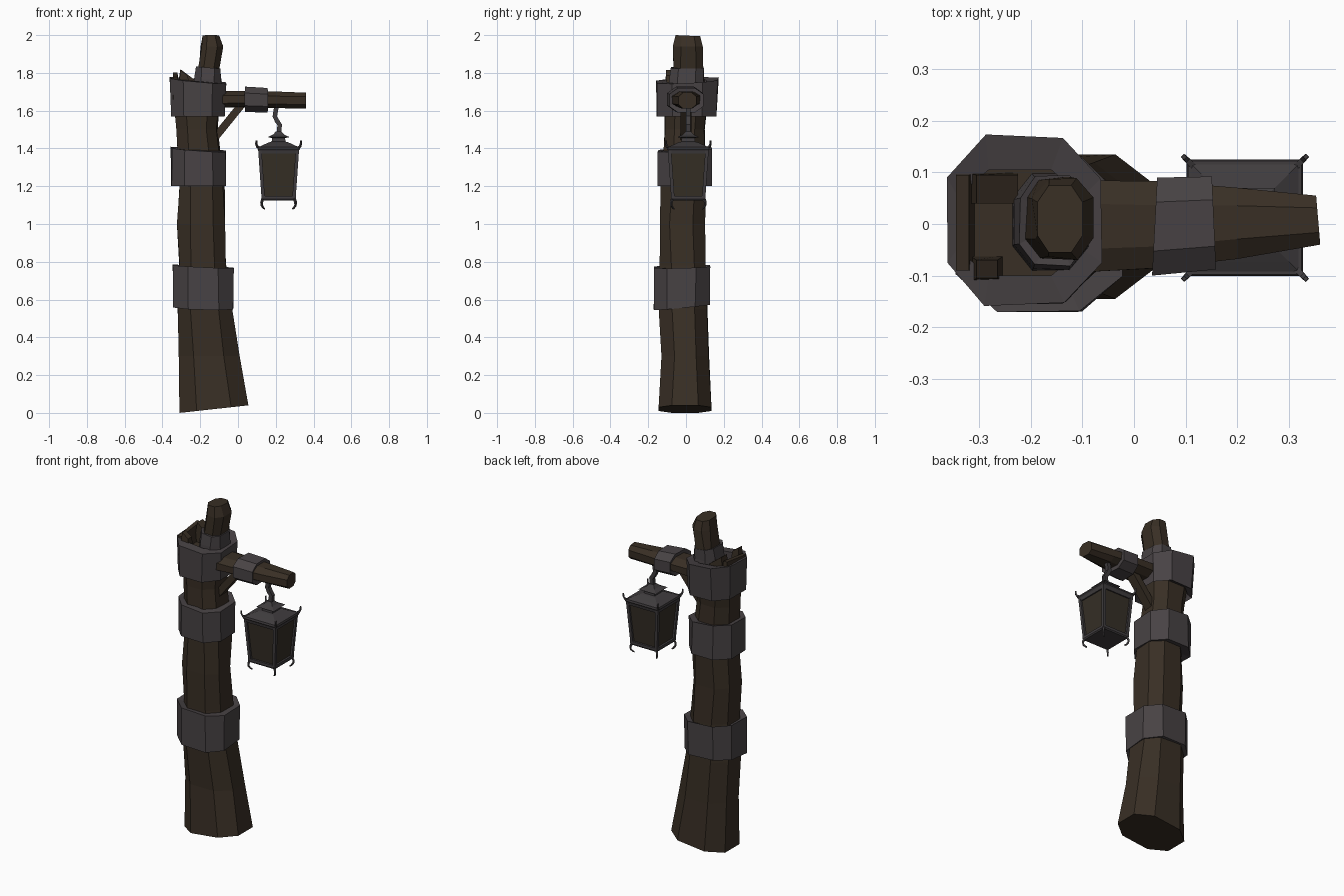
import bpy, bmesh, random
from mathutils import Vector

if "Cube" in bpy.data.objects:
    bpy.data.objects.remove(bpy.data.objects["Cube"])

random.seed(4)


def material(name, rgb):
    m = bpy.data.materials.new(name)
    m.diffuse_color = (*rgb, 1)
    m.use_nodes = True
    m.node_tree.nodes["Principled BSDF"].inputs["Base Color"].default_value = m.diffuse_color
    return m


WOOD = material("dark wood", (0.040, 0.028, 0.018))
IRON = material("grey iron", (0.064, 0.055, 0.058))
LANTERN = material("lantern iron", (0.050, 0.045, 0.048))
GLASS = material("dim brown glass", (0.036, 0.028, 0.019))

OCT = [(1, -.5), (1, .5), (.5, 1), (-.5, 1), (-1, .5), (-1, -.5), (-.5, -1), (.5, -1)]
SQUARE = [(1, -1), (1, 1), (-1, 1), (-1, -1)]


def loft(name, parts, mat, ring=False):
    """Skin each list of sections; ring=True joins last section to first."""
    bm = bmesh.new()
    for secs in parts:
        rows = [[bm.verts.new(p) for p in s] for s in secs]
        n = len(rows[0])
        pairs = list(zip(rows, rows[1:]))
        if ring:
            pairs.append((rows[-1], rows[0]))
        else:
            bm.faces.new(rows[0][::-1])
            bm.faces.new(rows[-1])
        for a, b in pairs:
            for i in range(n):
                j = (i + 1) % n
                bm.faces.new((a[i], a[j], b[j], b[i]))
    bmesh.ops.recalc_face_normals(bm, faces=bm.faces)
    me = bpy.data.meshes.new(name)
    bm.to_mesh(me)
    bm.free()
    me.materials.append(mat)
    ob = bpy.data.objects.new(name, me)
    bpy.context.collection.objects.link(ob)
    return ob


def sec(x0, x1, y0, y1, z, tx=0, ty=0, jit=0.0, prof=OCT):
    """Horizontal section in a box, tilted by tx and ty."""
    r = lambda: random.uniform(-jit, jit)
    return [Vector(((x0 + x1) / 2 + u * (x1 - x0) / 2 + r(),
                    (y0 + y1) / 2 + v * (y1 - y0) / 2 + r(),
                    z + tx * u + ty * v)) for u, v in prof]


def xsec(x, y0, y1, z0, z1, skew=0, jit=0.0):
    """Section across the x axis."""
    r = lambda: random.uniform(-jit, jit)
    return [Vector((x + skew * u, (y0 + y1) / 2 + u * (y1 - y0) / 2 + r(),
                    (z0 + z1) / 2 + v * (z1 - z0) / 2 + r())) for u, v in OCT]


def bar(pts, r, side, taper=1.0, wide=1.0):
    """Square bar along a planar path whose plane normal is side."""
    pts = [Vector(p) for p in pts]
    side = Vector(side).normalized()
    out = []
    for i, p in enumerate(pts):
        t = (pts[min(i + 1, len(pts) - 1)] - pts[max(i - 1, 0)]).normalized()
        up = t.cross(side)
        s = r * (1 + (taper - 1) * i / (len(pts) - 1))
        out.append([p + side * u * s * wide + up * v * s for u, v in SQUARE])
    return out


# Crooked main post
loft("main_post", [[
    sec(-.31, .055, -.145, .135, .02, tx=.02),
    sec(-.315, .005, -.125, .118, .30, jit=.006),
    sec(-.32, -.035, -.14, .11, .55, jit=.005),
    sec(-.31, -.06, -.14, .105, .78, jit=.005),
    sec(-.318, -.073, -.143, .10, 1.0, jit=.006),
    sec(-.308, -.075, -.13, .10, 1.2, jit=.005),
    sec(-.322, -.11, -.11, .10, 1.5, jit=.005),
    sec(-.345, -.095, -.115, .12, 1.70)]], WOOD)

# Iron bands round the post: outer wall and thick inner rim
loft("lower_band", [[
    sec(-.348, -.022, -.172, .125, .56, tx=-.005, ty=.014, jit=.004),
    sec(-.348, -.022, -.172, .125, .775, tx=-.008, ty=.004, jit=.004),
    sec(-.308, -.062, -.13, .10, .765),
    sec(-.308, -.062, -.13, .10, .57)]], IRON, True)
loft("middle_band", [[
    sec(-.353, -.062, -.148, .138, 1.20, jit=.004),
    sec(-.353, -.066, -.148, .138, 1.395, tx=-.010, ty=.008, jit=.004),
    sec(-.305, -.11, -.10, .09, 1.39),
    sec(-.305, -.11, -.10, .09, 1.21)]], IRON, True)
loft("upper_band", [[
    sec(-.355, -.07, -.152, .16, 1.57, jit=.004),
    sec(-.36, -.065, -.155, .17, 1.76, tx=-.014, ty=.008, jit=.004),
    sec(-.342, -.10, -.10, .105, 1.757, tx=-.012),
    sec(-.342, -.10, -.10, .105, 1.60)]], IRON, True)

# Splintered wood at the broken post top
loft("broken_rim", [
    [sec(-.345, -.305, -.095, .10, 1.66, prof=SQUARE),
     sec(-.345, -.320, -.09, .095, 1.79, ty=.012, prof=SQUARE)],
    [sec(-.33, -.225, .04, .10, 1.66, prof=SQUARE),
     sec(-.305, -.225, .04, .095, 1.79, tx=-.03, prof=SQUARE)],
    [sec(-.32, -.25, -.115, -.06, 1.66, prof=SQUARE),
     sec(-.305, -.265, -.105, -.07, 1.80, tx=-.015, prof=SQUARE)]], WOOD)

# Upright peg and its collar
loft("top_peg", [[
    sec(-.225, -.10, -.075, .085, 1.65),
    sec(-.21, -.098, -.068, .088, 1.82, jit=.004),
    sec(-.195, -.082, -.066, .086, 1.94, jit=.004),
    sec(-.187, -.10, -.055, .075, 1.997, ty=-.003)]], WOOD)
loft("peg_collar", [[
    sec(-.235, -.085, -.09, .098, 1.70),
    sec(-.232, -.09, -.088, .096, 1.765, jit=.003),
    sec(-.222, -.094, -.08, .092, 1.828, tx=-.006, jit=.003),
    sec(-.20, -.11, -.06, .075, 1.825),
    sec(-.20, -.11, -.06, .075, 1.71)]], IRON, True)

# Side arm, its band and the brace
loft("side_arm", [[
    xsec(-.13, -.095, .085, 1.615, 1.705),
    xsec(.05, -.088, .08, 1.62, 1.702, jit=.003),
    xsec(.20, -.065, .07, 1.615, 1.70, jit=.003),
    xsec(.357, -.04, .055, 1.612, 1.695, skew=-.004)]], WOOD)
loft("arm_band", [[
    xsec(.04, -.10, .09, 1.593, 1.727, skew=.005),
    xsec(.155, -.088, .092, 1.59, 1.72, skew=-.004),
    xsec(.15, -.06, .06, 1.63, 1.69),
    xsec(.05, -.06, .06, 1.63, 1.69)]], IRON, True)
loft("arm_brace", [bar([(-.14, 0, 1.435), (.03, 0, 1.645)], .02, (0, 1, 0), wide=1.4)], WOOD)

# Hanging lantern
CX, CY = .215, .012


def sq(h, z):
    return sec(CX - h, CX + h, CY - h, CY + h, z, prof=SQUARE)


loft("lantern_hook", [bar([(CX - .012, CY, 1.62), (CX - .02, CY, 1.57), (CX - .008, CY, 1.545),
                           (CX + .006, CY, 1.525), (CX, CY, 1.47)], .012, (0, 1, 0))], LANTERN)
loft("lantern_glass", [[sq(.078, 1.135), sq(.098, 1.39)]], GLASS)
loft("lantern_base", [[sq(.086, 1.125), sq(.091, 1.132), sq(.091, 1.148)]], LANTERN)
loft("lantern_top_rail", [[sq(.104, 1.373), sq(.108, 1.39), sq(.113, 1.397), sq(.110, 1.408)]], LANTERN)
loft("lantern_roof", [[sq(.110, 1.405), sq(.085, 1.417), sq(.052, 1.432), sq(.037, 1.436),
                       sq(.034, 1.455), sq(.058, 1.460), sq(.030, 1.473), sq(.014, 1.49)]], LANTERN)

# Corner posts, roof curls and feet, repeated on four corners
posts, curls, feet = [], [], []
for sx, sy in SQUARE:
    path = lambda pts: [(CX + sx * h, CY + sy * h, z) for h, z in pts]
    side = (sy, -sx, 0)
    lo, hi = .081, .099
    posts.append([
        sec(CX + sx * h - .009, CX + sx * h + .009, CY + sy * h - .009, CY + sy * h + .009, z, prof=SQUARE)
        for h, z in ((lo, 1.13), (hi, 1.39))])
    curls.append(bar(path([(.10, 1.402), (.113, 1.41), (.118, 1.424), (.118, 1.442)]), .006, side, .6))
    feet.append(bar(path([(.083, 1.135), (.090, 1.115), (.089, 1.098), (.081, 1.085), (.074, 1.08)]),
                    .006, side, .5))
loft("lantern_corner_posts", posts, LANTERN)
loft("lantern_roof_curls", curls, LANTERN)
loft("lantern_feet", feet, LANTERN)
